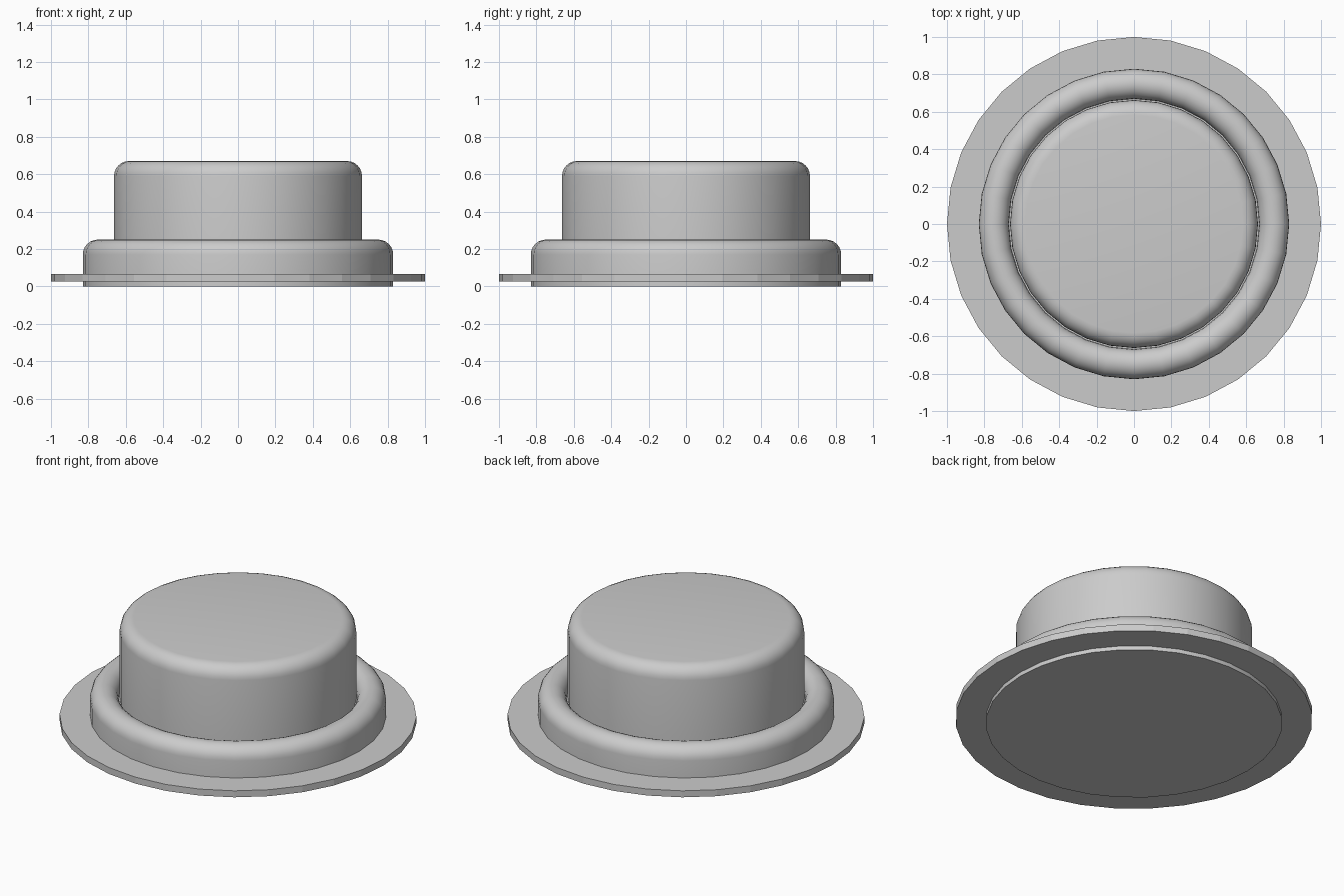
import bpy, bmesh, math

if "Cube" in bpy.data.objects:
    bpy.data.objects.remove(bpy.data.objects["Cube"])

SIDES = 32

def arc(cx, cz, r, a0, a1, n=5):
    """Profile points on an arc, angles in degrees."""
    return [(cx + r * math.cos(math.radians(a0 + (a1 - a0) * i / n)),
             cz + r * math.sin(math.radians(a0 + (a1 - a0) * i / n))) for i in range(n + 1)]

def lathe(name, profile, smooth=True, closed=False):
    """Revolve a (radius, z) profile around the z axis."""
    bm = bmesh.new()
    rings = []
    for r, z in profile:
        rings.append([bm.verts.new((r * math.cos(2 * math.pi * i / SIDES),
                                    r * math.sin(2 * math.pi * i / SIDES), z))
                      for i in range(SIDES)])
    pairs = list(zip(rings, rings[1:]))
    if closed:
        pairs.append((rings[-1], rings[0]))
    else:
        bm.faces.new(rings[0][::-1])
        bm.faces.new(rings[-1])
    for a, b in pairs:
        for i in range(SIDES):
            j = (i + 1) % SIDES
            bm.faces.new((a[i], a[j], b[j], b[i]))
    bmesh.ops.recalc_face_normals(bm, faces=bm.faces)
    mesh = bpy.data.meshes.new(name)
    bm.to_mesh(mesh)
    bm.free()
    obj = bpy.data.objects.new(name, mesh)
    bpy.context.collection.objects.link(obj)
    if smooth:
        bpy.ops.object.select_all(action='DESELECT')
        bpy.context.view_layer.objects.active = obj
        obj.select_set(True)
        bpy.ops.object.shade_smooth_by_angle(angle=math.radians(35))
    return obj

# thin flat flange around the base
lathe("flange", [(0.82, 0.025), (1.0, 0.025), (1.0, 0.065), (0.82, 0.065)],
      smooth=False, closed=True)

# base with a rounded rim, and the raised cap growing out of it
profile = [(0.83, 0.0)]
profile += arc(0.75, 0.17, 0.08, 0, 180, 12)
profile += [(0.663, 0.17)]
profile += arc(0.583, 0.59, 0.08, 0, 90, 6)
lathe("base_and_cap", profile)
